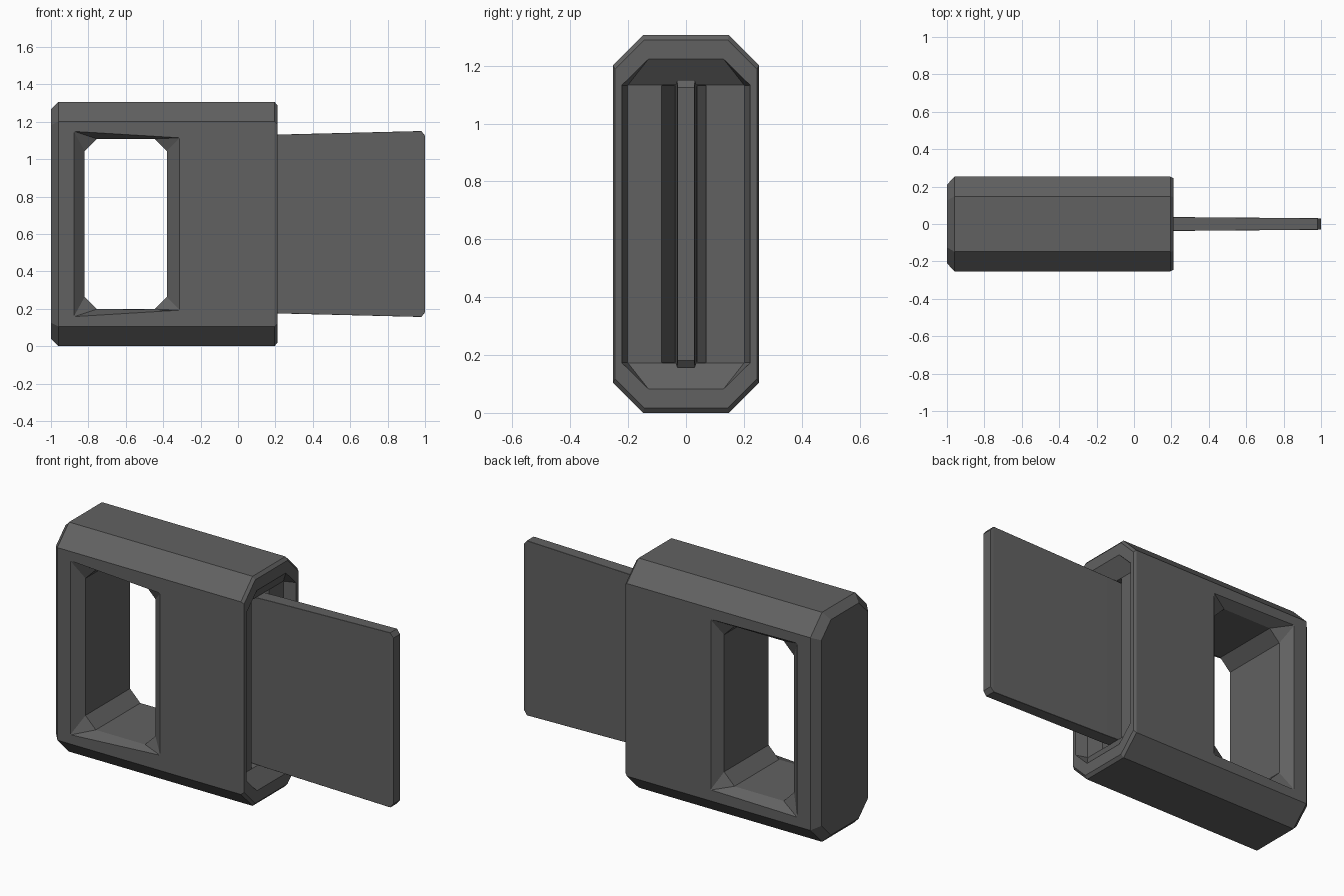
import bpy, bmesh

if "Cube" in bpy.data.objects:
    bpy.data.objects.remove(bpy.data.objects["Cube"])

ZC = 0.653  # mid height of the case

# Dark plastic and metal share one charcoal tone
dark = bpy.data.materials.new("charcoal")
dark.diffuse_color = (0.12, 0.12, 0.12, 1)
dark.use_nodes = True
dark.node_tree.nodes["Principled BSDF"].inputs["Base Color"].default_value = dark.diffuse_color


def loft(name, rings):
    """Skin equal-length closed rings and cap both ends."""
    bm = bmesh.new()
    loops = [[bm.verts.new(p) for p in r] for r in rings]
    n = len(loops[0])
    for a, b in zip(loops, loops[1:]):
        for i in range(n):
            j = (i + 1) % n
            bm.faces.new((a[i], a[j], b[j], b[i]))
    bm.faces.new(loops[0])
    bm.faces.new(loops[-1])
    bmesh.ops.recalc_face_normals(bm, faces=bm.faces)
    me = bpy.data.meshes.new(name)
    bm.to_mesh(me)
    bm.free()
    me.materials.append(dark)
    ob = bpy.data.objects.new(name, me)
    bpy.context.collection.objects.link(ob)
    return ob


def octagon(hu, hv, cu, cv):
    """Chamfered rectangle with half sizes hu, hv and corner cuts cu, cv."""
    return [(hu - cu, -hv), (hu, -hv + cv), (hu, hv - cv), (hu - cu, hv),
            (-hu + cu, hv), (-hu, hv - cv), (-hu, -hv + cv), (-hu + cu, -hv)]


def x_ring(x, hy, hz, cy, cz, yc=0.0):
    return [(x, u + yc, v + ZC) for u, v in octagon(hy, hz, cy, cz)]


# Case: chamfered shell that folds into a stepped socket at the right end
case = loft("case", [
    x_ring(-1.0, 0.21, 0.613, 0.085, 0.085),
    x_ring(-0.96, 0.253, 0.653, 0.105, 0.105),
    x_ring(0.195, 0.253, 0.653, 0.105, 0.105),
    x_ring(0.21, 0.245, 0.636, 0.10, 0.10),
    x_ring(0.21, 0.222, 0.57, 0.092, 0.09),
    x_ring(0.145, 0.203, 0.48, 0.002, 0.002),
    x_ring(0.145, 0.077, 0.48, 0.002, 0.002, -0.007),
    x_ring(-0.10, 0.04, 0.48, 0.002, 0.002),
])


# Window: octagonal hole flaring to a slightly tapered rectangle on each face
def flare(y, grow, right, rise):
    e = 0.002
    xl, xr = -0.82 - 0.057 * grow, -0.38 + right * grow
    hl, hr = 0.455 + 0.04 * grow, 0.455 + rise * grow
    return [(x, y, ZC + z) for x, z in [
        (xr - e, -hr), (xr, -hr + e), (xr, hr - e), (xr - e, hr),
        (xl + e, hl), (xl, hl - e), (xl, -hl + e), (xl + e, -hl)]]


hole = [(u - 0.60, v + ZC) for u, v in octagon(0.22, 0.455, 0.065, 0.065)]
cutter = loft("window_cutter", [
    flare(-0.303, 2, 0.067, 0.006), flare(-0.253, 1, 0.067, 0.006),
    [(x, -0.2, z) for x, z in hole], [(x, 0.2, z) for x, z in hole],
    flare(0.253, 1, 0.047, 0.03), flare(0.303, 2, 0.047, 0.03),
])
cutter.hide_render = True
cutter.hide_viewport = True
cut = case.modifiers.new("window", 'BOOLEAN')
cut.operation = 'DIFFERENCE'
cut.solver = 'EXACT'
cut.object = cutter
dg = bpy.context.evaluated_depsgraph_get()
mesh = bpy.data.meshes.new_from_object(case.evaluated_get(dg))
case.modifiers.clear()
case.data = mesh
bpy.data.objects.remove(cutter)

# Blade: thin plate widening slightly towards its chamfered tip
loft("blade", [
    x_ring(-0.12, 0.039, 0.465, 0.001, 0.001),
    x_ring(0.21, 0.037, 0.478, 0.001, 0.001),
    x_ring(0.98, 0.031, 0.497, 0.001, 0.001),
    x_ring(1.0, 0.029, 0.472, 0.001, 0.001),
])
